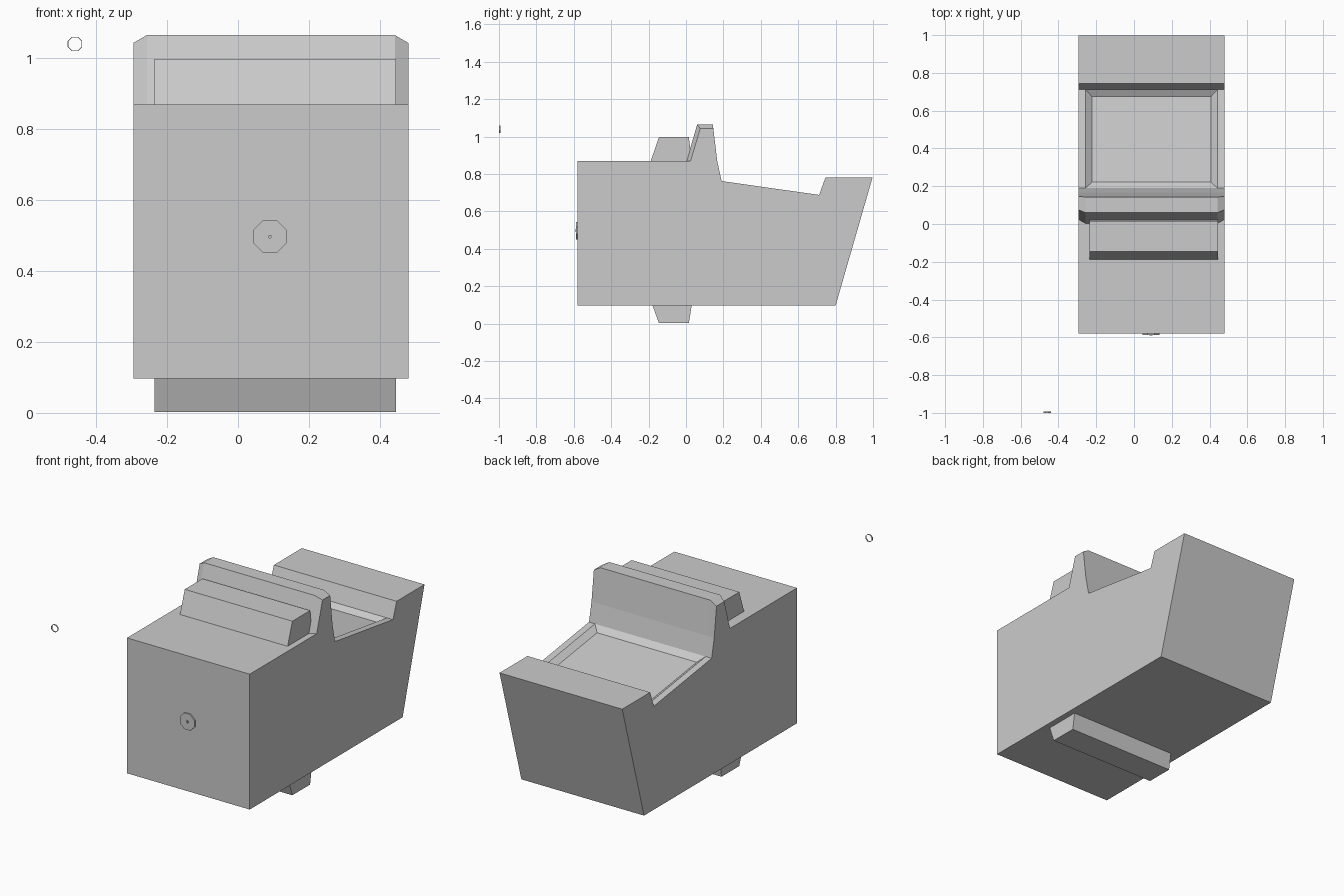
import bpy, bmesh, math

if "Cube" in bpy.data.objects:
    bpy.data.objects.remove(bpy.data.objects["Cube"])

grey = bpy.data.materials.new("light grey")
grey.diffuse_color = (0.6, 0.6, 0.6, 1)
grey.use_nodes = True
grey.node_tree.nodes["Principled BSDF"].inputs["Base Color"].default_value = grey.diffuse_color


def finish(name, bm):
    bmesh.ops.recalc_face_normals(bm, faces=bm.faces)
    me = bpy.data.meshes.new(name)
    bm.to_mesh(me)
    bm.free()
    me.materials.append(grey)
    ob = bpy.data.objects.new(name, me)
    bpy.context.collection.objects.link(ob)
    return ob


def loft(stations):
    """Skin a row of (x, yz profile) stations and cap both ends."""
    bm = bmesh.new()
    rows = [[bm.verts.new((x, y, z)) for y, z in prof] for x, prof in stations]
    strips = []
    for a, b in zip(rows, rows[1:]):
        n = len(a)
        strips.append([bm.faces.new((a[i], a[(i + 1) % n], b[(i + 1) % n], b[i]))
                       for i in range(n)])
    bm.faces.new(rows[0])
    bm.faces.new(rows[-1])
    return bm, strips


def ring(name, centre, radius, inner, depth, sides=8):
    """Flat-sided ring facing the front."""
    bm = bmesh.new()
    loops = []
    for r, dy in ((radius, 0), (radius, -depth), (inner, -depth), (inner, 0)):
        loops.append([bm.verts.new((centre[0] + r * math.cos(math.tau * (i + .5) / sides),
                                    centre[1] + dy,
                                    centre[2] + r * math.sin(math.tau * (i + .5) / sides)))
                      for i in range(sides)])
    for k in range(4):
        a, b = loops[k], loops[(k + 1) % 4]
        for i in range(sides):
            j = (i + 1) % sides
            bm.faces.new((a[i], a[j], b[j], b[i]))
    return finish(name, bm)


# Main body: side profile, with the ridge corners cut back at both sides
base = [(-.58, .097), (.80, .097), (.997, .78), (.745, .78), (.712, .688), (.19, .762), (.167, .87)]
inner = base + [(.143, 1.065), (.06, 1.065), (.003, .87), (-.58, .87)]
outer = base + [(.146, 1.043), (.076, 1.043), (.025, .87), (-.58, .87)]
bm, strips = loft([(-.295, outer), (-.257, inner), (.442, inner), (.48, outer)])
# Shallow sunken panel in the sloping seat
bmesh.ops.recalc_face_normals(bm, faces=bm.faces)
bmesh.ops.inset_region(bm, faces=[strips[1][4]], thickness=.035, depth=-.025,
                       use_even_offset=True)
finish("body", bm)

# Cross strap showing above and below the body
strap = [(-.18, .10), (-.145, .003), (.015, .003), (.031, .10),
         (.031, .87), (.015, .997), (-.145, .997), (-.188, .87)]
finish("strap", loft([(-.235, strap), (.445, strap)])[0])

# Front disc with its small hub, and the loose ring
ring("front_disc", (.09, -.58, .497), .05, .009, .008)
ring("front_hub", (.09, -.58, .497), .009, .004, .01)
ring("loose_ring", (-.46, -.992, 1.04), .022, .020, .008)
